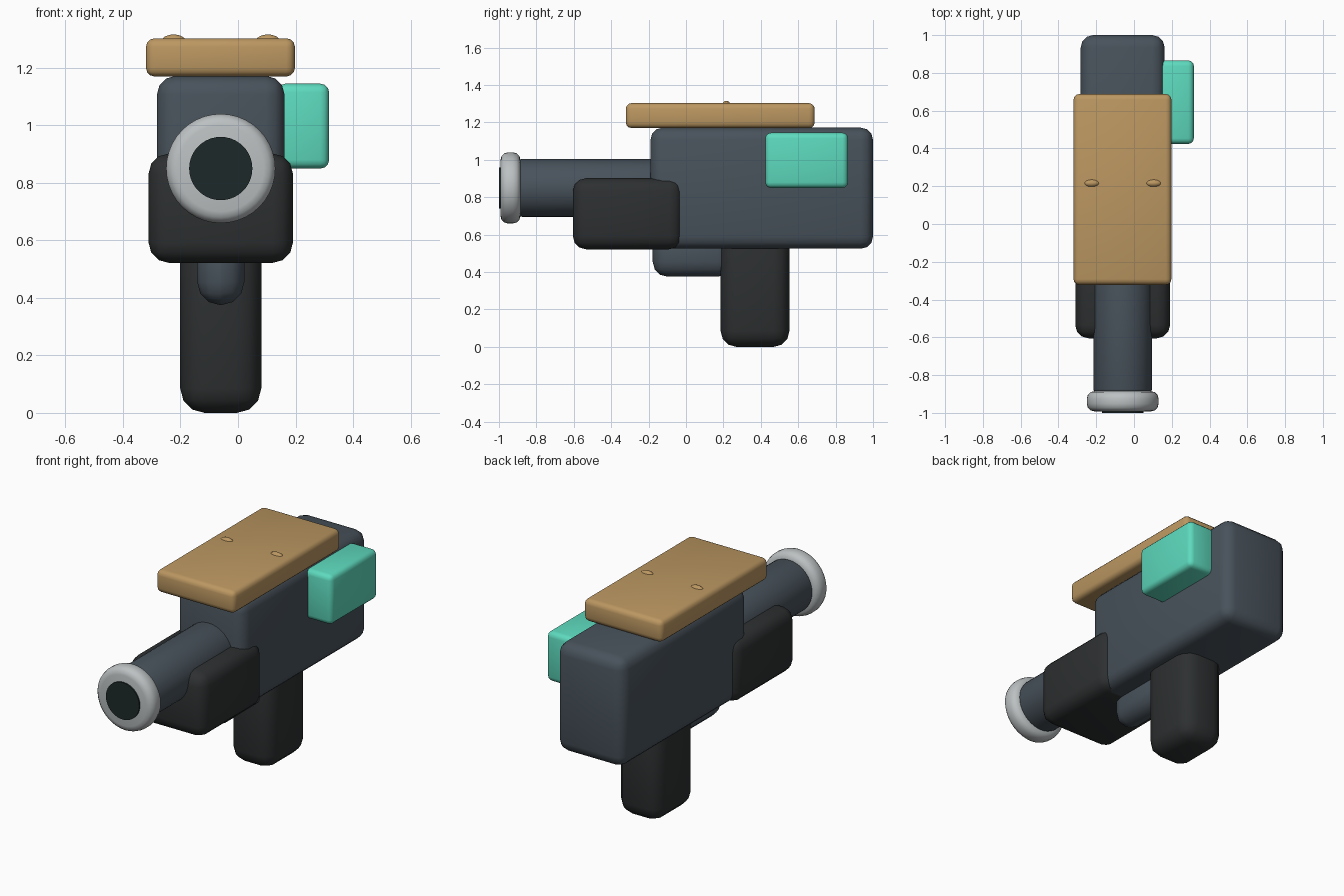
import bpy
from math import radians, pi

if "Cube" in bpy.data.objects:
    bpy.data.objects.remove(bpy.data.objects["Cube"])

CX = -0.06  # centre plane of the main parts


def material(name, rgb):
    m = bpy.data.materials.new(name)
    m.diffuse_color = (*rgb, 1)
    m.use_nodes = True
    m.node_tree.nodes["Principled BSDF"].inputs["Base Color"].default_value = m.diffuse_color
    return m


SLATE = material("slate", (0.065, 0.085, 0.105))
DARK = material("dark_rubber", (0.026, 0.029, 0.030))
TAN = material("tan", (0.50, 0.31, 0.12))
TEAL = material("teal", (0.11, 0.70, 0.51))
SILVER = material("silver", (0.50, 0.53, 0.54))
BLACK = material("bore_black", (0.012, 0.022, 0.022))


def finish(name, mat, bevel=0, segments=3):
    ob = bpy.context.object
    ob.name = name
    ob.data.materials.append(mat)
    bpy.ops.object.transform_apply(location=False, rotation=True, scale=True)
    if bevel:
        mod = ob.modifiers.new("bevel", "BEVEL")
        mod.width = bevel
        mod.segments = segments
        mod.limit_method = "ANGLE"
        mod.angle_limit = radians(40)
        bpy.ops.object.modifier_apply(modifier=mod.name)
    bpy.ops.object.shade_smooth_by_angle(angle=radians(40))
    return ob


def box(name, x, y, z, mat, bevel):
    """Rounded box from (min, max) ranges."""
    r = (x, y, z)
    bpy.ops.mesh.primitive_cube_add(size=1, location=[(a + b) / 2 for a, b in r])
    bpy.context.object.scale = [b - a for a, b in r]
    return finish(name, mat, bevel)


def tube(name, radius, y0, y1, mat, bevel=0):
    """Solid cylinder along y on the barrel axis."""
    bpy.ops.mesh.primitive_cylinder_add(vertices=40, radius=radius, depth=y1 - y0,
                                        location=(CX, (y0 + y1) / 2, 0.85),
                                        rotation=(pi / 2, 0, 0))
    return finish(name, mat, bevel)


# Main housing
box("body", (-0.282, 0.162), (-0.19, 1.0), (0.525, 1.172), SLATE, 0.065)

# Handles and trigger block
box("rear_grip", (-0.201, 0.081), (0.185, 0.553), (0.0, 0.66), DARK, 0.085)
box("fore_grip", (-0.311, 0.191), (-0.605, -0.02), (0.522, 0.902), DARK, 0.07)
box("trigger_block", (-0.142, 0.022), (-0.178, 0.25), (0.375, 0.62), SLATE, 0.08)

# Barrel, muzzle ring and bore
tube("barrel", 0.155, -0.89, -0.10, SLATE, 0.015)
tube("muzzle_ring", 0.19, -0.992, -0.885, SILVER, 0.04)
tube("bore", 0.11, -1.0, -0.95, BLACK)

# Top plate with two oval studs
box("top_plate", (-0.32, 0.198), (-0.322, 0.688), (1.17, 1.303), TAN, 0.03)
for side, x in (("left", CX - 0.164), ("right", CX + 0.164)):
    bpy.ops.mesh.primitive_uv_sphere_add(segments=20, ring_count=12, radius=1,
                                         location=(x, 0.216, 1.293))
    bpy.context.object.scale = (0.042, 0.021, 0.023)
    finish("stud_" + side, TAN)

# Side module
box("side_module", (0.135, 0.317), (0.424, 0.866), (0.85, 1.145), TEAL, 0.03)
